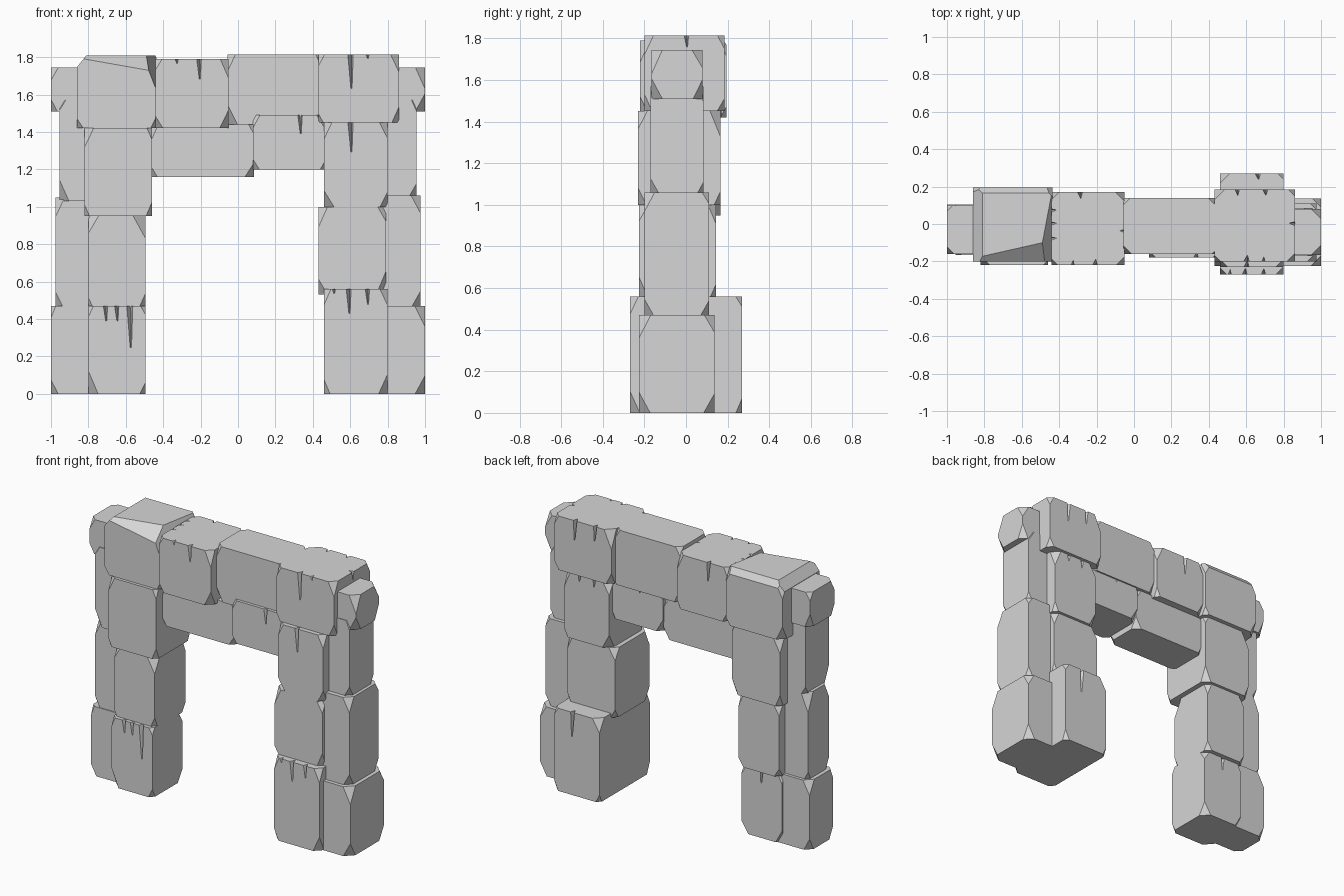
import bpy, bmesh, random
from mathutils import Vector

random.seed(4)
cube = bpy.data.objects.get("Cube")
if cube:
    bpy.data.objects.remove(cube, do_unlink=True)

stone = bpy.data.materials.new("grey_stone")
stone.use_nodes = True
GREY = (0.67, 0.67, 0.67, 1)
stone.diffuse_color = GREY
stone.node_tree.nodes["Principled BSDF"].inputs["Base Color"].default_value = GREY


def slice_off(bm, point, normal):
    """Cut away everything beyond a plane and cap the cut."""
    geom = bm.verts[:] + bm.edges[:] + bm.faces[:]
    bmesh.ops.bisect_plane(bm, geom=geom, dist=1e-5, plane_co=point,
                           plane_no=Vector(normal).normalized(), clear_outer=True)
    rim = [e for e in bm.edges if e.is_boundary]
    if rim:
        bmesh.ops.holes_fill(bm, edges=rim, sides=0)


def new_object(name, bm):
    bmesh.ops.recalc_face_normals(bm, faces=bm.faces[:])
    mesh = bpy.data.meshes.new(name)
    bm.to_mesh(mesh)
    bm.free()
    mesh.materials.append(stone)
    obj = bpy.data.objects.new(name, mesh)
    bpy.context.collection.objects.link(obj)
    return obj


def carve_cracks(obj, lo, hi, cracks):
    """Cut tapering splits down from the top rim: (side, position, length)."""
    bm = bmesh.new()
    for side, pos, length in cracks:
        axis = 1 if side in ("front", "back") else 0
        out = -1 if side in ("front", "left_end") else 1
        face = lo[axis] if out < 0 else hi[axis]
        half = 0.013 + length * 0.03

        def corner(along, depth, z):
            d = face - out * depth
            return bm.verts.new((pos + along, d, z) if axis else (d, pos + along, z))
        top = hi[2] + 0.01
        a = corner(-half, -0.01, top)
        b = corner(half, -0.01, top)
        c = corner(half * 0.3, 0.035, top)
        tip = corner(half * 0.4, 0.002, hi[2] - length)
        for tri in ((a, b, c), (a, b, tip), (b, c, tip), (c, a, tip)):
            bm.faces.new(tri)
    cutter = new_object("crack_cutter", bm)
    cutter.hide_render = True
    mod = obj.modifiers.new("cracks", "BOOLEAN")
    mod.operation, mod.solver, mod.object = "DIFFERENCE", "EXACT", cutter
    bpy.context.view_layer.objects.active = obj
    bpy.ops.object.modifier_apply(modifier=mod.name)
    bpy.data.objects.remove(cutter, do_unlink=True)


def block(name, xs, ys, zs, cracks=(), cuts=()):
    """Stone block with chipped corners, optional slanted cuts and cracks."""
    lo, hi = Vector((xs[0], ys[0], zs[0])), Vector((xs[1], ys[1], zs[1]))
    bm = bmesh.new()
    bmesh.ops.create_cube(bm, size=1)
    for v in bm.verts:
        v.co = [(lo[i] + hi[i]) / 2 + v.co[i] * (hi[i] - lo[i]) for i in range(3)]
    for sx in (-1, 1):
        for sy in (-1, 1):
            for sz in (-1, 1):
                chip = random.uniform(0.025, 0.055)
                tip = Vector((hi.x if sx > 0 else lo.x, hi.y if sy > 0 else lo.y,
                              hi.z if sz > 0 else lo.z))
                slope = random.uniform(0.4, 0.65)
                slice_off(bm, tip - Vector((sx * chip, 0, 0)), (sx, sy, sz * slope))
    for point, normal in cuts:
        slice_off(bm, point, normal)
    obj = new_object(name, bm)
    if cracks:
        carve_cracks(obj, lo, hi, cracks)


# Left leg, inner stack
block("left_base_inner", (.46, .80), (-.27, .27), (0, .56),
      [("front", .51, .03), ("front", .59, .16), ("front", .69, .1), ("back", .66, .2)])
block("left_middle_inner", (.43, .79), (-.225, .145), (.53, 1.0))
block("left_upper_inner", (.46, .80), (-.23, .165), (1.0, 1.45),
      [("front", .6, .19), ("back", .57, .07), ("back", .68, .06)])
block("left_top_stone", (.43, .86), (-.2, .185), (1.45, 1.815),
      [("front", .6, .22), ("front", .69, .03), ("back", .55, .12), ("back", .7, .16),
       ("right_end", .0, .07)])

# Right leg, inner stack
block("right_base_inner", (-.80, -.495), (-.21, .115), (0, .47),
      [("front", -.71, .1), ("front", -.65, .1), ("front", -.58, .27),
       ("back", -.65, .12)])
block("right_middle_inner", (-.80, -.495), (-.185, .145), (.46, .95),
      cuts=[((-.56, -.185, .95), (1, -1, .55))])
block("right_upper_inner", (-.82, -.46), (-.22, .165), (.95, 1.42))
# Top stone with sloping front, inner, outer and back shoulders
block("right_top_stone", (-.86, -.435), (-.2, .195), (1.42, 1.81),
      cuts=[((-.645, -.135, 1.81), (.07, -.31, .396)),
            ((-.49, -.1, 1.81), (.29, -.055, .113)),
            ((-.81, 0, 1.81), (-.05, 0, .04)),
            ((-.65, .165, 1.81), (0, .04, .03))])

# Outer stack of the left leg
block("left_base_outer", (.7, 1), (-.225, .137), (0, .47))
block("left_middle_outer", (.7, .975), (-.2, .11), (.46, 1.06))
block("left_upper_outer", (.7, .955), (-.17, .085), (1.03, 1.57))
block("left_cap_outer", (.7, 1), (-.165, .08), (1.51, 1.745))

# Outer stack of the right leg
block("right_base_outer", (-1, -.7), (-.145, .105), (0, .47))
block("right_middle_outer", (-.975, -.7), (-.14, .085), (.46, 1.05))
block("right_upper_outer", (-.955, -.7), (-.165, .085), (1.03, 1.57))
block("right_cap_outer", (-1, -.7), (-.16, .1), (1.51, 1.745))

# Lintel
block("lintel_right", (-.44, -.05), (-.22, .17), (1.42, 1.79),
      [("front", -.33, .03), ("front", -.21, .13), ("back", -.29, .15),
       ("left_end", -.08, .03), ("left_end", .0, .03), ("left_end", .07, .03),
       ("right_end", -.04, .03)])
block("lintel_centre", (-.055, .45), (-.16, .14), (1.44, 1.815))
block("lintel_under_right", (-.48, .085), (-.15, .12), (1.16, 1.44))
block("lintel_under_left", (.08, .475), (-.18, .13), (1.2, 1.49),
      [("front", .33, .12), ("back", .25, .08)])
